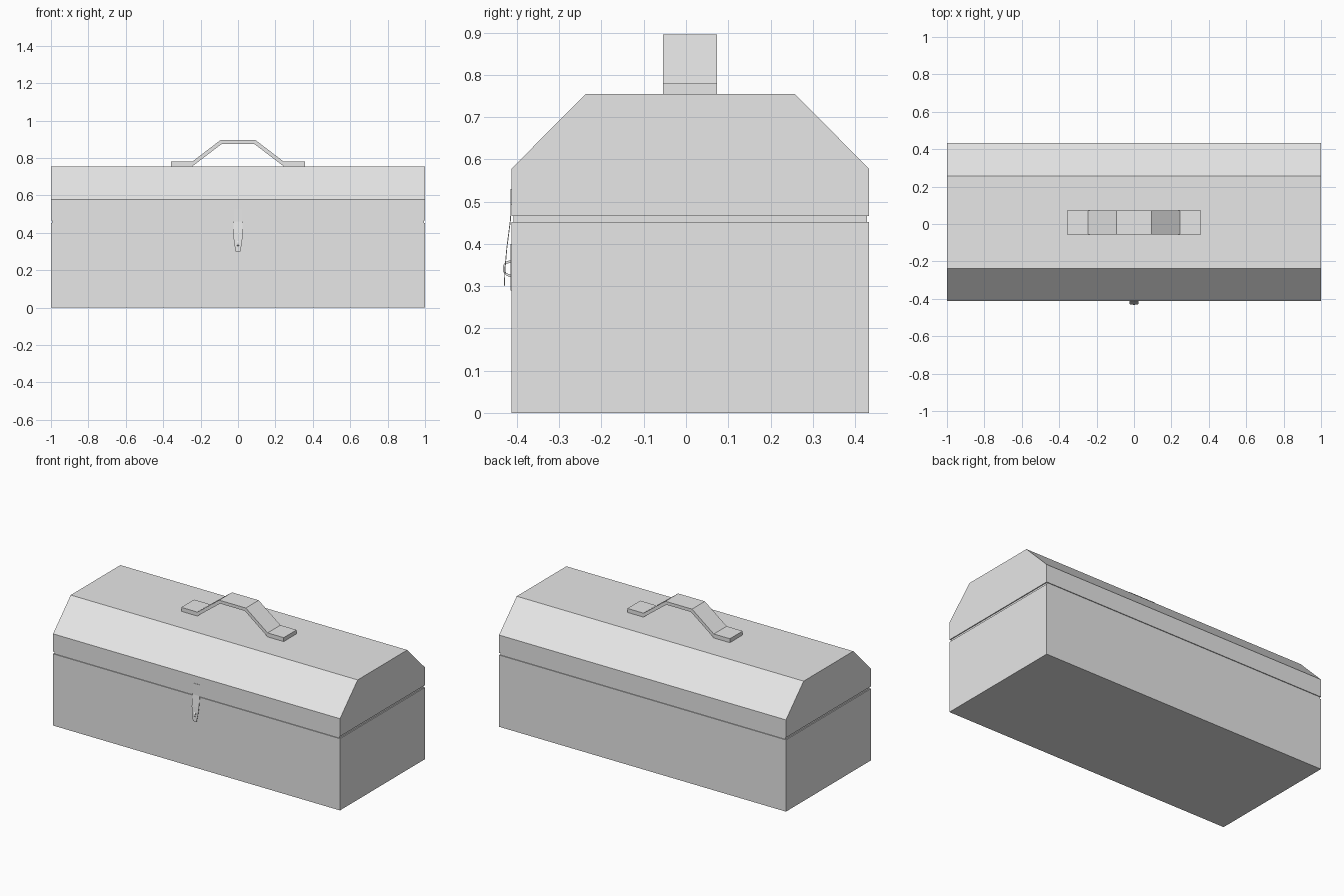
import bpy, bmesh
from mathutils import Vector

if "Cube" in bpy.data.objects:
    bpy.data.objects.remove(bpy.data.objects["Cube"])

metal = bpy.data.materials.new("plain_light_grey")
metal.diffuse_color = (0.8, 0.8, 0.8, 1)
metal.use_nodes = True
metal.node_tree.nodes["Principled BSDF"].inputs["Base Color"].default_value = metal.diffuse_color


def finish(name, bm):
    bmesh.ops.recalc_face_normals(bm, faces=bm.faces)
    me = bpy.data.meshes.new(name)
    bm.to_mesh(me)
    bm.free()
    me.materials.append(metal)
    ob = bpy.data.objects.new(name, me)
    bpy.context.collection.objects.link(ob)
    return ob


def extrude(name, pts, start, end, axis):
    """Extrude a closed profile: axis x uses (y, z), axis y uses (x, z)."""
    bm = bmesh.new()
    vs = [bm.verts.new((start, a, b) if axis == 'x' else (a, start, b)) for a, b in pts]
    face = bm.faces.new(vs)
    res = bmesh.ops.extrude_face_region(bm, geom=[face])
    d = end - start
    bmesh.ops.translate(bm, vec=Vector((d, 0, 0) if axis == 'x' else (0, d, 0)),
                        verts=[v for v in res['geom'] if isinstance(v, bmesh.types.BMVert)])
    return finish(name, bm)


F, B = -0.413, 0.433          # front and back of the box
SEAM0, SEAM1 = 0.452, 0.466   # seam between tray and lid

# Tray, recessed seam and chamfered lid
extrude("box_base", [(F, 0), (B, 0), (B, SEAM0), (F, SEAM0)], -1, 1, 'x')
extrude("seam_lip", [(F + .005, SEAM0 - .01), (B - .005, SEAM0 - .01),
                     (B - .005, SEAM1 + .01), (F + .005, SEAM1 + .01)], -.994, .994, 'x')
extrude("lid", [(F, SEAM1), (B, SEAM1), (B, 0.578), (0.257, 0.755),
                (-0.237, 0.755), (F, 0.578)], -1, 1, 'x')

# Bent strap handle, mirrored outline
top = [(0.357, 0.755), (0.357, 0.78), (0.245, 0.78), (0.093, 0.896)]
under = [(0.086, 0.876), (0.245, 0.755)]
outline = (top + [(-x, z) for x, z in reversed(top)]
           + [(-x, z) for x, z in reversed(under)] + under)
h = outline[:8] + [(-0.245, 0.755), (-0.086, 0.876), (0.086, 0.876), (0.245, 0.755)]
extrude("handle", h, -0.055, 0.073, 'y')

# Hasp: thin tapered strip (half width, y, z)
rows = [(.025, F - .002, .53), (.025, F - .003, .46), (.025, -.425, .39),
        (.021, -.429, .345), (.012, -.431, .30)]
bm = bmesh.new()
rings = [[bm.verts.new(c) for c in ((-w, y, z), (w, y, z), (w, y + .002, z), (-w, y + .002, z))]
         for w, y, z in rows]
for a, b in zip(rings, rings[1:]):
    for i in range(4):
        j = (i + 1) % 4
        bm.faces.new((a[i], a[j], b[j], b[i]))
bm.faces.new(rings[0])
bm.faces.new(rings[-1])
finish("latch_hasp", bm)

# Staple and its backing plate
extrude("latch_staple", [(F, .362), (-.427, .358), (-.433, .348), (-.433, .334), (-.427, .326),
                         (F, .320), (F, .326), (-.425, .331), (-.429, .337), (-.429, .346),
                         (-.425, .353), (F, .356)], -.006, .006, 'x')
extrude("latch_plate", [(F - .002, .29), (F, .29), (F, .40), (F - .002, .40)], -.015, .015, 'x')
